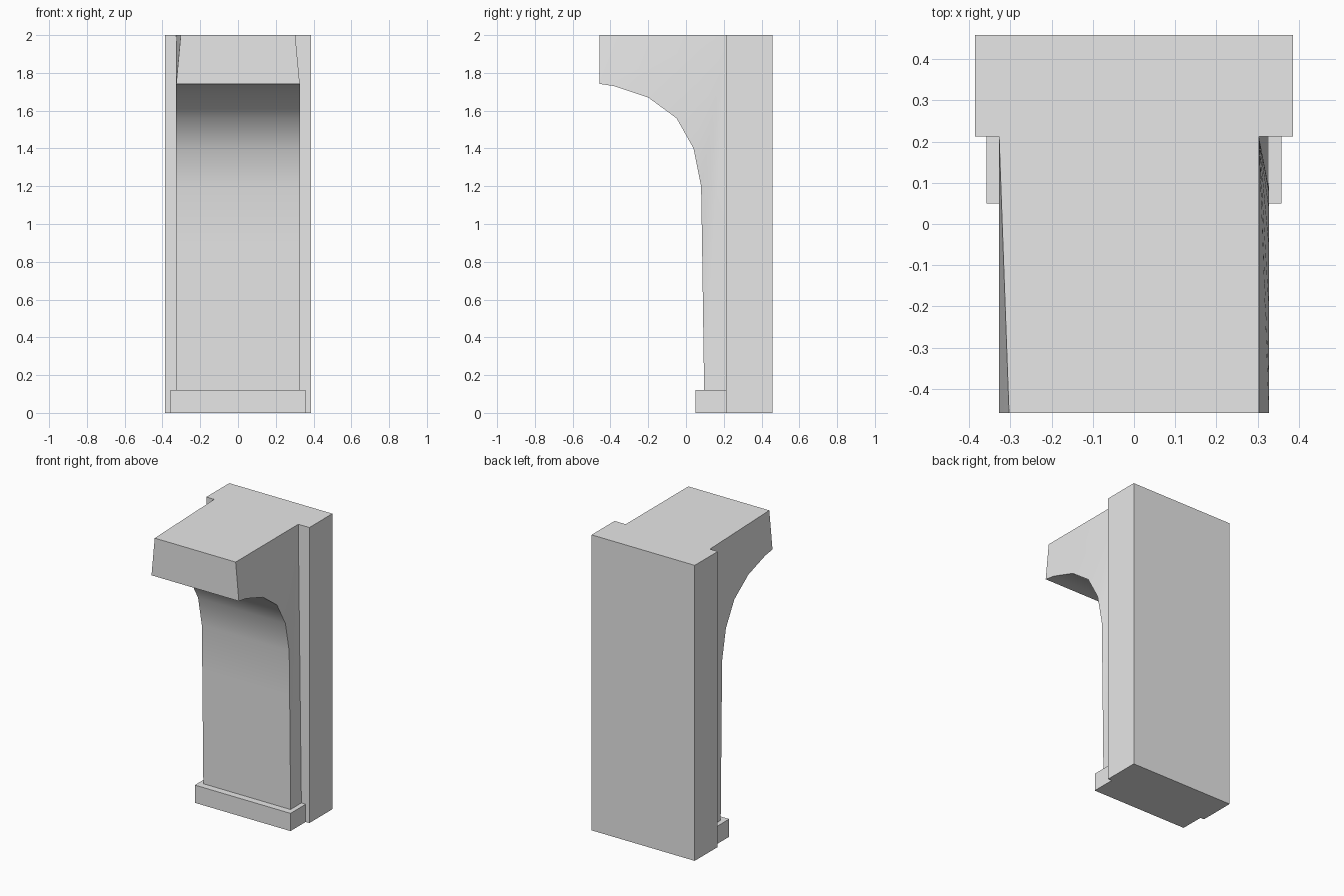
import bpy
import bmesh
from math import radians

if "Cube" in bpy.data.objects:
    bpy.data.objects.remove(bpy.data.objects["Cube"], do_unlink=True)

# One plain grey for the whole piece
grey = bpy.data.materials.new("light_grey")
grey.use_nodes = True
grey.diffuse_color = (0.8, 0.8, 0.8, 1)
grey.node_tree.nodes["Principled BSDF"].inputs["Base Color"].default_value = (0.8, 0.8, 0.8, 1)


def finish(name, bm):
    bmesh.ops.recalc_face_normals(bm, faces=bm.faces)
    mesh = bpy.data.meshes.new(name)
    bm.to_mesh(mesh)
    bm.free()
    mesh.materials.append(grey)
    obj = bpy.data.objects.new(name, mesh)
    bpy.context.collection.objects.link(obj)
    return obj


def box(name, half_width, y0, y1, z0, z1):
    bm = bmesh.new()
    bmesh.ops.create_cube(bm, size=1)
    for v in bm.verts:
        v.co.x *= 2 * half_width
        v.co.y = y0 if v.co.y < 0 else y1
        v.co.z = z0 if v.co.z < 0 else z1
    return finish(name, bm)


# Flat slab at the back and the low step at the foot
box("back_slab", 0.386, 0.212, 0.458, 0, 2)
box("foot_step", 0.358, 0.05, 0.212, 0, 0.12)

# Curved bracket: side outline starting at the top back corner
BACK, FRONT, HALF = 0.212, -0.458, 0.327
outline = [(BACK, 2), (BACK, 0.05), (0.097, 0.05), (0.085, 0.9), (0.08, 1.2),
           (0.04, 1.4), (-0.05, 1.56), (-0.2, 1.67), (-0.38, 1.73),
           (FRONT, 1.742), (FRONT, 2)]
bm = bmesh.new()
sides = []
for sign in (-1, 1):
    ring = []
    for y, z in outline:
        # The top edge pulls inwards, except at the back on the right side
        narrow = z == 2 and (sign > 0 or y == FRONT)
        ring.append(bm.verts.new((sign * (0.303 if narrow else HALF), y, z)))
    # Fan of triangles closes the slightly twisted side
    for a, b in zip(ring[1:], ring[2:]):
        bm.faces.new((ring[0], a, b))
    sides.append(ring)
left, right = sides
for i in range(len(outline)):
    j = (i + 1) % len(outline)
    bm.faces.new((left[i], left[j], right[j], right[i]))
bracket = finish("curved_bracket", bm)

# Smooth the inner curve, keep the corners crisp
bpy.ops.object.select_all(action="DESELECT")
bracket.select_set(True)
bpy.context.view_layer.objects.active = bracket
bpy.ops.object.shade_smooth_by_angle(angle=radians(35))
